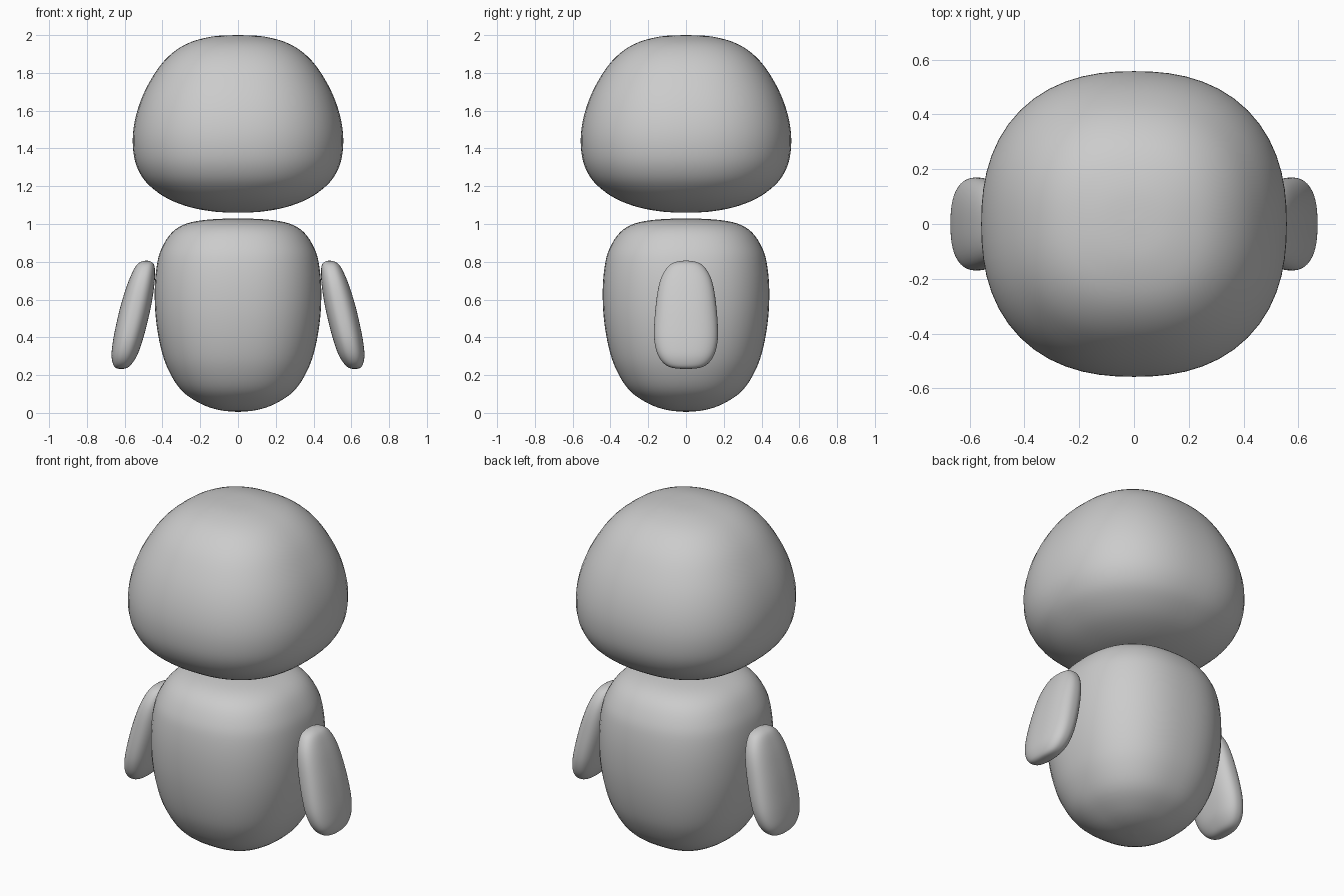
import bpy, bmesh, math
from mathutils import Vector

if "Cube" in bpy.data.objects:
    bpy.data.objects.remove(bpy.data.objects["Cube"])

SIDES = 56


def smooth_rows(rows, steps=4):
    """Catmull-Rom resampling of a short list of profile rows."""
    pts = [Vector(r) for r in rows]
    out = []
    for i in range(len(pts) - 1):
        a, b, c, d = pts[max(i - 1, 0)], pts[i], pts[i + 1], pts[min(i + 2, len(pts) - 1)]
        for k in range(steps):
            t = k / steps
            out.append(0.5 * (2 * b + (c - a) * t + (2 * a - 5 * b + 4 * c - d) * t * t
                              + (3 * b - a - 3 * c + d) * t ** 3))
    return out[1:]


def loft(name, rows, power, centre=lambda z: 0.0):
    """Closed skin through rounded-square rings; rows are (half x, half y, z)."""
    bm = bmesh.new()
    rings = []
    for hx, hy, z in smooth_rows(rows):
        ring = []
        for i in range(SIDES):
            a = 2 * math.pi * i / SIDES
            c, s = math.cos(a), math.sin(a)
            r = (abs(c) ** power + abs(s) ** power) ** (-1 / power)
            ring.append(bm.verts.new((centre(z) + hx * r * c, hy * r * s, z)))
        rings.append(ring)
    first = bm.verts.new((centre(rows[0][2]), 0, rows[0][2]))
    last = bm.verts.new((centre(rows[-1][2]), 0, rows[-1][2]))
    for i in range(SIDES):
        j = (i + 1) % SIDES
        bm.faces.new((first, rings[0][i], rings[0][j]))
        bm.faces.new((last, rings[-1][j], rings[-1][i]))
        for lo, hi in zip(rings, rings[1:]):
            bm.faces.new((lo[i], hi[i], hi[j], lo[j]))
    bmesh.ops.recalc_face_normals(bm, faces=bm.faces)
    for f in bm.faces:
        f.smooth = True
    mesh = bpy.data.meshes.new(name)
    bm.to_mesh(mesh)
    bm.free()
    obj = bpy.data.objects.new(name, mesh)
    bpy.context.collection.objects.link(obj)
    return obj


def square(profile):
    return [(r, r, z) for r, z in profile]


# Head: wide dome with a rounder chin edge
loft("head", square([
    (0, 2.0), (0.14, 1.992), (0.28, 1.95), (0.39, 1.865), (0.475, 1.74), (0.53, 1.61),
    (0.556, 1.48), (0.551, 1.36), (0.52, 1.27), (0.465, 1.2), (0.37, 1.133),
    (0.25, 1.088), (0.12, 1.065), (0, 1.06)]), 2.35)

# Body: flat shoulders tapering to a round base
loft("body", square([
    (0, 1.03), (0.15, 1.024), (0.27, 1.003), (0.35, 0.955), (0.405, 0.87), (0.43, 0.78),
    (0.441, 0.65), (0.435, 0.5), (0.41, 0.35), (0.37, 0.23), (0.3, 0.12),
    (0.2, 0.05), (0.1, 0.015), (0, 0.005)]), 2.35)

# Arms: flattened paddles leaning outwards, one per side
arm_rows = [
    (0, 0, 0.807), (0.027, 0.05, 0.8), (0.048, 0.09, 0.78), (0.063, 0.125, 0.73),
    (0.074, 0.147, 0.66), (0.081, 0.161, 0.56), (0.081, 0.169, 0.45), (0.077, 0.166, 0.37),
    (0.068, 0.148, 0.305), (0.05, 0.115, 0.26), (0.03, 0.07, 0.238), (0, 0, 0.232)]
for name, side in (("right_arm", 1), ("left_arm", -1)):
    loft(name, arm_rows, 2.5, lambda z, s=side: s * (0.505 + (0.72 - z) * 0.233))
